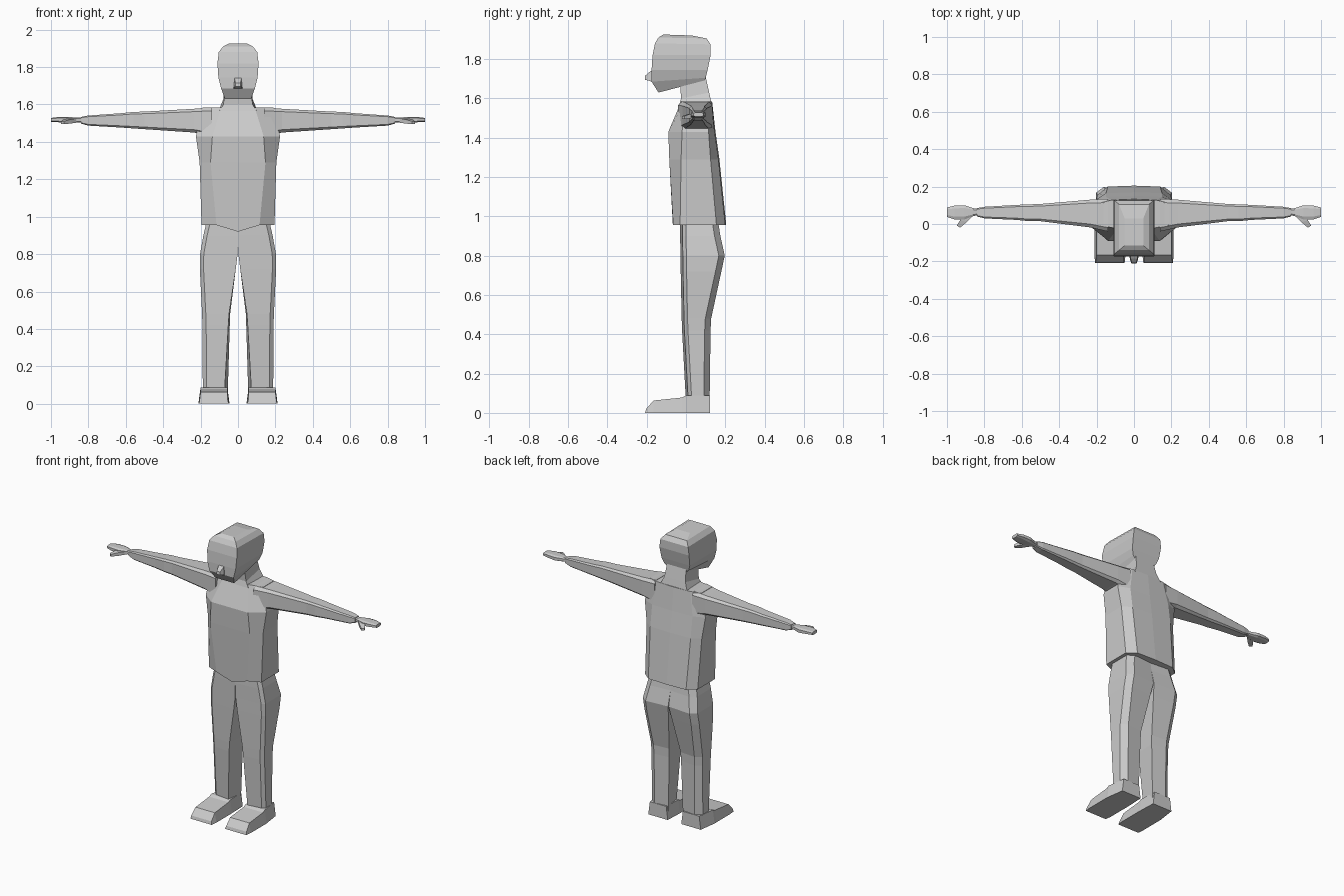
import bpy, bmesh

grey = bpy.data.materials.new("plain grey")
grey.diffuse_color = (0.6, 0.6, 0.6, 1)


def loft(name, rings, mirror=False):
    """Skin a closed tube through matching rings of points, capped at both ends."""
    bm = bmesh.new()
    loops = [[bm.verts.new(p) for p in ring] for ring in rings]
    n = len(loops[0])
    for a, b in zip(loops, loops[1:]):
        for i in range(n):
            j = (i + 1) % n
            bm.faces.new((a[i], a[j], b[j], b[i]))
    bm.faces.new(loops[0])
    bm.faces.new(loops[-1])
    bmesh.ops.recalc_face_normals(bm, faces=bm.faces)
    mesh = bpy.data.meshes.new(name)
    bm.to_mesh(mesh)
    bm.free()
    mesh.materials.append(grey)
    ob = bpy.data.objects.new(name, mesh)
    bpy.context.collection.objects.link(ob)
    if mirror:
        mod = ob.modifiers.new("mirror", 'MIRROR')
        mod.use_mirror_merge = False
    return ob


def slab(w, yf, yb, zf, zb):
    """Rectangular ring that may tilt from front to back."""
    return [(-w, yf, zf), (w, yf, zf), (w, yb, zb), (-w, yb, zb)]


# Head, from chin to crown
loft("head", [slab(*r) for r in (
    (.070, -.140, .095, 1.63, 1.69),
    (.090, -.175, .100, 1.685, 1.705),
    (.105, -.175, .110, 1.745, 1.745),
    (.110, -.170, .125, 1.82, 1.82),
    (.103, -.158, .125, 1.88, 1.875),
    (.080, -.140, .105, 1.91, 1.905),
    (.050, -.115, .030, 1.925, 1.92))])

# Nose
loft("nose", [
    [(-.025, -.16, 1.68), (.025, -.16, 1.68), (.018, -.16, 1.75), (-.018, -.16, 1.75)],
    [(-.022, -.19, 1.69), (.022, -.19, 1.69), (.018, -.185, 1.735), (-.018, -.185, 1.735)],
    [(-.014, -.21, 1.695), (.014, -.21, 1.695), (.012, -.208, 1.715), (-.012, -.208, 1.715)]])

# Neck with a flared base
loft("neck", [slab(*r) for r in (
    (.100, -.035, .130, 1.565, 1.575),
    (.078, -.025, .118, 1.60, 1.63),
    (.070, -.030, .100, 1.67, 1.71))])


def chest(z, xf, yf, xs, ysf, ysb, xb, yb, dip=0):
    """Ten-sided torso ring; dip lowers the middle of the front hem."""
    half = [(xf, yf, z), (xs, ysf, z), (xs, ysb, z), (xb, yb, z)]
    return ([(0, yf, z - dip)] + half + [(0, yb + .005, z)]
            + [(-x, y, h) for x, y, h in reversed(half)])


# Jacket body, hem to shoulders
loft("torso", [chest(*r) for r in (
    (.955, .115, -.065, .195, -.03, .155, .14, .200, .035),
    (1.29, .147, -.085, .205, -.025, .125, .15, .165),
    (1.43, .137, -.090, .225, -.02, .115, .15, .145),
    (1.583, .090, -.025, .190, -.005, .110, .12, .128))])


def limb(x, yf, yb, zb, zt, c=.2):
    """Arm ring: a box with its corners cut."""
    dy, dz = (yb - yf) * c, (zt - zb) * c
    return [(x, yf + dy, zb), (x, yb - dy, zb), (x, yb, zb + dz), (x, yb, zt - dz),
            (x, yb - dy, zt), (x, yf + dy, zt), (x, yf, zt - dz), (x, yf, zb + dz)]


# Sleeves
loft("arm", [limb(*r, .12) for r in (
    (.14, -.040, .135, 1.43, 1.585),
    (.235, -.018, .130, 1.45, 1.577),
    (.50, .015, .107, 1.468, 1.562),
    (.56, .015, .105, 1.472, 1.56),
    (.63, .022, .102, 1.477, 1.553),
    (.80, .030, .092, 1.487, 1.541),
    (.84, .040, .085, 1.498, 1.533))], True)

# Hands and thumbs
loft("hand", [limb(*r) for r in (
    (.83, .048, .080, 1.505, 1.53),
    (.86, .042, .085, 1.503, 1.53),
    (.905, .025, .100, 1.50, 1.533),
    (.96, .025, .098, 1.505, 1.533),
    (1.0, .038, .088, 1.507, 1.528))], True)
loft("thumb", [
    [(.855, .05, 1.505), (.90, .05, 1.505), (.90, .05, 1.525), (.855, .05, 1.525)],
    [(.895, .01, 1.498), (.93, .02, 1.498), (.93, .02, 1.52), (.895, .01, 1.52)],
    [(.93, -.02, 1.495), (.947, -.008, 1.495), (.947, -.008, 1.51), (.93, -.02, 1.51)]], True)


def leg(z, xi, xo, yf, yb, fi=0):
    """Trouser leg ring; fi shifts the front inner edge outward."""
    return [(xi + fi, yf, z), (xo - .02, yf + .012, z), (xo, yf + .03, z),
            (xo, yb - .03, z), (xo - .04, yb, z), (xi, yb - .01, z)]


# Trouser legs, meeting on the centre line above the crotch
loft("trouser_leg", [leg(*r) for r in (
    (.965, 0, .170, -.030, .165),
    (.90, 0, .185, -.030, .175),
    (.80, .002, .203, -.028, .197),
    (.72, .012, .204, -.027, .180),
    (.48, .042, .192, -.022, .128, .006),
    (.42, .044, .190, -.020, .125, .008),
    (.05, .055, .188, .000, .120, .018))], True)


def shoe(y, xi, xo, z, lift=0):
    """Shoe ring across its length, narrower on top."""
    return [(xi, y, lift), (xo, y, lift), (xo - .012, y, z), (xi + .012, y, z)]


# Shoes
toe = [(.05, -.208, 0), (.208, -.208, 0), (.205, -.203, .02), (.055, -.203, .02)]
loft("shoe", [toe] + [shoe(*r) for r in (
    (-.165, .045, .212, .063),
    (-.02, .045, .212, .078),
    (.00, .045, .212, .088),
    (.122, .050, .195, .088))], True)
